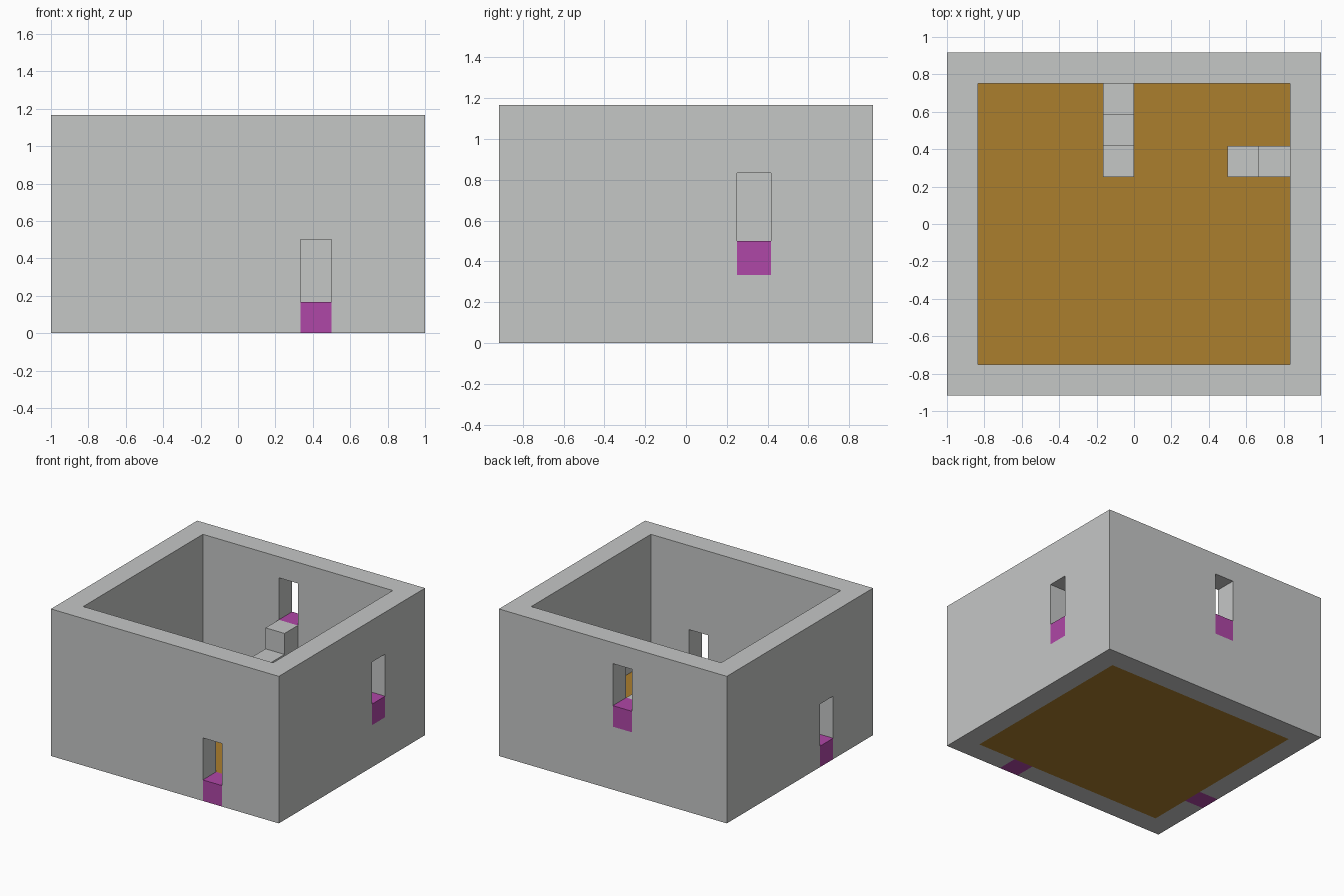
import bpy, bmesh, math
from mathutils import Matrix

U = 1 / 6  # building block size; all dimensions below are in blocks

cube = bpy.data.objects.get("Cube")
if cube:
    bpy.data.objects.remove(cube, do_unlink=True)


def material(name, color):
    m = bpy.data.materials.new(name)
    m.use_nodes = True
    m.diffuse_color = (*color, 1)
    node = next(n for n in m.node_tree.nodes if n.type == "BSDF_PRINCIPLED")
    node.inputs["Base Color"].default_value = (*color, 1)
    return m


STONE = material("light grey stone", (0.56, 0.57, 0.565))
WOOD = material("brown wood", (0.41, 0.21, 0.027))
MAGENTA = material("magenta", (0.43, 0.063, 0.385))


def add_object(name, bm, mat):
    bmesh.ops.recalc_face_normals(bm, faces=bm.faces)
    bmesh.ops.scale(bm, vec=(U, U, U), verts=bm.verts)
    mesh = bpy.data.meshes.new(name)
    bm.to_mesh(mesh)
    bm.free()
    mesh.materials.append(mat)
    obj = bpy.data.objects.new(name, mesh)
    bpy.context.collection.objects.link(obj)
    return obj


def box(name, lo, hi, mat):
    bm = bmesh.new()
    bmesh.ops.create_cube(bm, size=1)
    for v in bm.verts:
        v.co = [hi[i] if v.co[i] > 0 else lo[i] for i in range(3)]
    return add_object(name, bm, mat)


def stairs(name, count, top, place, angle):
    """Solid stairs descending from a wall to the floor."""
    profile = [(0, 1), (0, top)]
    for i in range(count):
        profile += [(-i - 1, top - i), (-i - 1, top - i - 1)]
    bm = bmesh.new()
    face = bm.faces.new([bm.verts.new((-0.5, y, z)) for y, z in profile])
    ext = bmesh.ops.extrude_face_region(bm, geom=[face])
    moved = [g for g in ext["geom"] if isinstance(g, bmesh.types.BMVert)]
    bmesh.ops.translate(bm, vec=(1, 0, 0), verts=moved)
    bmesh.ops.transform(bm, verts=bm.verts,
                        matrix=Matrix.Translation(place) @ Matrix.Rotation(angle, 4, "Z"))
    return add_object(name, bm, STONE)


# Outer walls and the room cavity
walls = box("walls", (-6, -5.5, 0), (6, 5.5, 7), STONE)
cutters = [box("room_cutter", (-5, -4.5, -1), (5, 4.5, 8), STONE)]

# Doorways: a magenta sill one block high below an opening two blocks high
doors = {
    "front": ((2, -5.5, 0), (3, -4.5, 1), 1),
    "back": ((-1, 4.5, 3), (0, 5.5, 4), 1),
    "left": ((5, 1.5, 2), (6, 2.5, 3), 0),
    "right": ((-6, -2.5, 0), (-5, -1.5, 1), 0),
}
for side, (lo, hi, axis) in doors.items():
    box(side + "_door_sill", lo, hi, MAGENTA)
    cut_lo, cut_hi = list(lo), list(hi)
    cut_lo[axis] -= 0.5
    cut_hi[axis] += 0.5
    cut_lo[2] -= 0.5 if lo[2] == 0 else 0
    cut_hi[2] += 2
    cutters.append(box(side + "_door_cutter", cut_lo, cut_hi, STONE))

# Carve the walls and drop the cutters
for cutter in cutters:
    cutter.hide_render = True
    mod = walls.modifiers.new(cutter.name, "BOOLEAN")
    mod.operation = "DIFFERENCE"
    mod.solver = "EXACT"
    mod.object = cutter
graph = bpy.context.evaluated_depsgraph_get()
carved = bpy.data.meshes.new_from_object(walls.evaluated_get(graph))
walls.modifiers.clear()
walls.data = carved
carved.materials.clear()
carved.materials.append(STONE)
for face in carved.polygons:
    face.material_index = 0
for cutter in cutters:
    bpy.data.objects.remove(cutter, do_unlink=True)

# Floor slab and the stairs up to the raised doorways
box("floor", (-5, -4.5, 0), (5, 4.5, 1), WOOD)
stairs("back_stairs", 3, 4, (-0.5, 4.5, 0), 0)
stairs("left_stairs", 2, 3, (5, 2, 0), -math.pi / 2)
